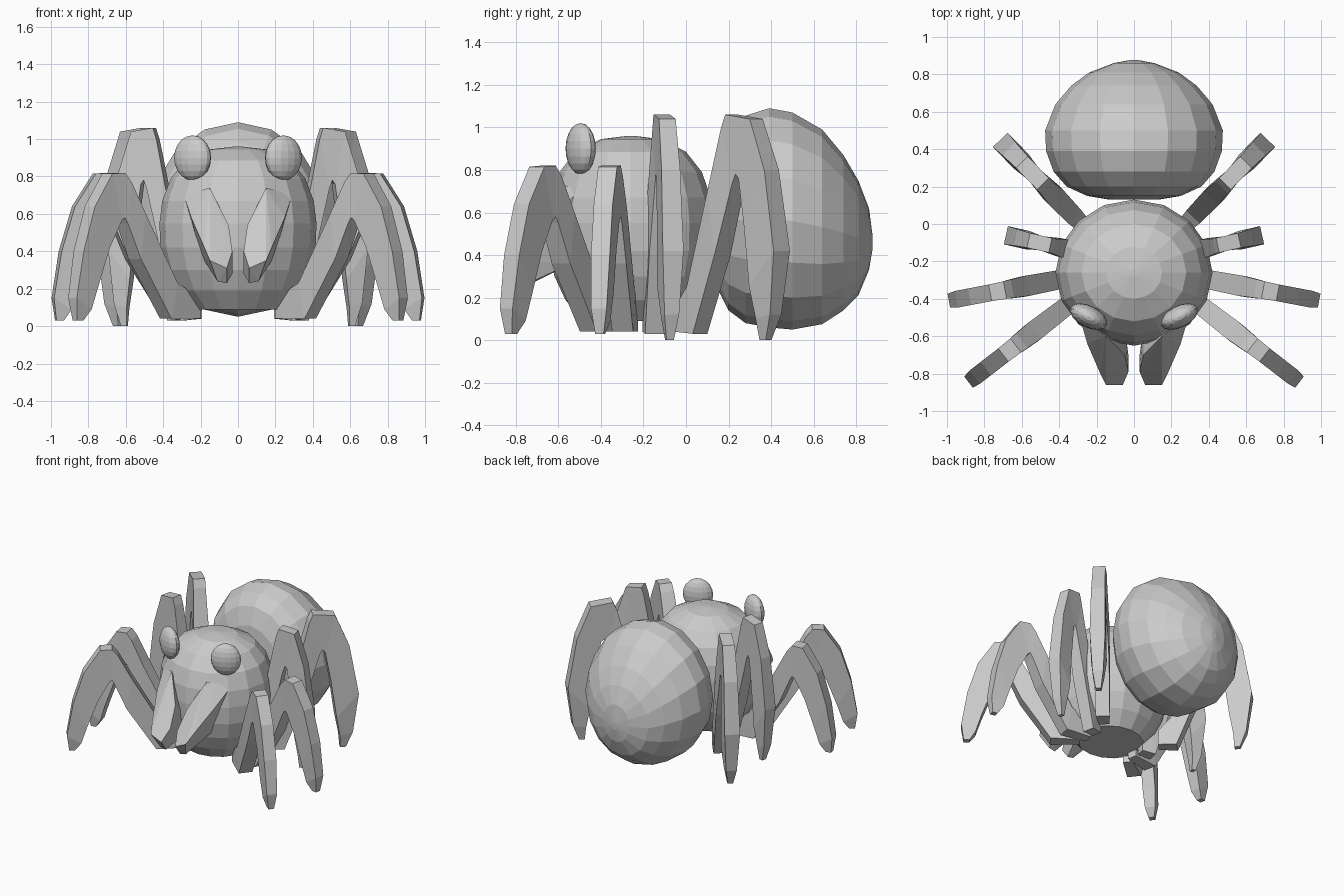
import bpy, bmesh
from math import sin, cos, pi, radians
from mathutils import Vector

if "Cube" in bpy.data.objects:
    bpy.data.objects.remove(bpy.data.objects["Cube"])


def finish(name, bm, mirror=False):
    bmesh.ops.recalc_face_normals(bm, faces=bm.faces)
    mesh = bpy.data.meshes.new(name)
    bm.to_mesh(mesh)
    bm.free()
    ob = bpy.data.objects.new(name, mesh)
    bpy.context.collection.objects.link(ob)
    if mirror:
        ob.modifiers.new("Mirror", 'MIRROR')
    return ob


def loft(name, rings, mirror=False):
    bm = bmesh.new()
    loops = [[bm.verts.new(p) for p in ring] for ring in rings]
    for a, b in zip(loops, loops[1:]):
        n = len(a)
        for i in range(n):
            j = (i + 1) % n
            bm.faces.new((a[i], a[j], b[j], b[i]))
    bm.faces.new(loops[0])
    bm.faces.new(loops[-1])
    return finish(name, bm, mirror)


SIDES = 16
angles = [2 * pi * i / SIDES for i in range(SIDES)]

# Thorax: turned profile (radius, height), slightly squashed in y, flat underside
profile = [(.24, .09), (.33, .19), (.385, .3), (.415, .42), (.42, .55),
           (.405, .67), (.36, .79), (.28, .885), (.15, .945), (.02, .96)]
loft("thorax", [[(r * cos(a), -.26 + .93 * r * sin(a), z) for a in angles]
                for r, z in profile])

# Abdomen: elliptical sections (y, top, bottom, half width)
sections = [(.13, .65, .36, .13), (.15, .85, .24, .25), (.2, .98, .14, .36),
            (.28, 1.055, .08, .43), (.39, 1.09, .06, .47), (.5, 1.07, .05, .475),
            (.64, .99, .075, .42), (.74, .87, .14, .335), (.81, .75, .21, .24),
            (.86, .62, .33, .11), (.877, .49, .43, .02)]
loft("abdomen", [[(w * cos(a), y, (t + b) / 2 + (t - b) / 2 * sin(a)) for a in angles]
                 for y, t, b, w in sections])

# Legs: (outer reach, outer z, inner reach, inner z, width) from hip to foot
low = [(0, .15, 0, .04, .07), (.2, .23, .25, .04, .10), (.46, .60, .5, .36, .11),
       (.57, .77, .6, .55, .10), (.62, .82, .62, .58, .095), (.72, .815, .64, .57, .09),
       (.86, .64, .74, .42, .09), (.95, .40, .83, .22, .09), (1, .15, .88, .09, .075),
       (.98, .03, .93, .03, .04)]
high = [(0, .15, 0, .04, .07), (.14, .25, .2, .03, .09), (.35, .70, .42, .4, .10),
        (.47, 1.0, .58, .74, .08), (.51, 1.06, .61, .78, .08), (.75, 1.04, .64, .76, .08),
        (.9, .80, .70, .54, .09), (1, .42, .76, .25, .10), (.94, .12, .8, .1, .07),
        (.87, .0, .81, .0, .035)]


def leg(name, start, end, stations, fat=1.0):
    s, e = Vector((*start, 0)), Vector((*end, 0))
    side = (e - s).normalized().cross(Vector((0, 0, 1)))
    rings = []
    for ro, zo, ri, zi, w in stations:
        o = s.lerp(e, ro) + Vector((0, 0, zo))
        i = s.lerp(e, ri) + Vector((0, 0, zi))
        h = side * w * fat / 2
        rings.append([o + h, o - h, i - h, i + h])
    loft(name, rings, True)


leg("front_legs", (.22, -.33), (.885, -.845), low)
leg("second_legs", (.2, -.26), (.99, -.41), low)
leg("third_legs", (.2, -.17), (.685, -.06), high)
leg("rear_legs", (.25, -.03), (.715, .45), high, 1.1)

# Jaws: hull around a few corner points, thick at the face and narrow at the tip
points = [(.29, -.5, .70), (.15, -.6, .74), (.2, -.5, .38), (.05, -.55, .4),
          (.25, -.64, .58), (.05, -.7, .54), (.03, -.79, .40), (.18, -.80, .42),
          (.06, -.86, .31), (.15, -.86, .35), (.03, -.7, .28), (.13, -.7, .28),
          (.06, -.8, .23), (.11, -.8, .24)]
bm = bmesh.new()
for p in points:
    bm.verts.new(p)
bmesh.ops.convex_hull(bm, input=bm.verts)
loose = [v for v in bm.verts if not v.link_faces]
bmesh.ops.delete(bm, geom=loose, context='VERTS')
finish("jaws", bm, True)

# Eyes: flattened balls turned outward
for sx, label in ((1, "right"), (-1, "left")):
    bpy.ops.mesh.primitive_uv_sphere_add(segments=16, ring_count=10, radius=1,
                                         location=(sx * .243, -.495, .9),
                                         rotation=(0, 0, sx * radians(27)))
    eye = bpy.context.object
    eye.name = label + "_eye"
    eye.scale = (.108, .058, .12)
